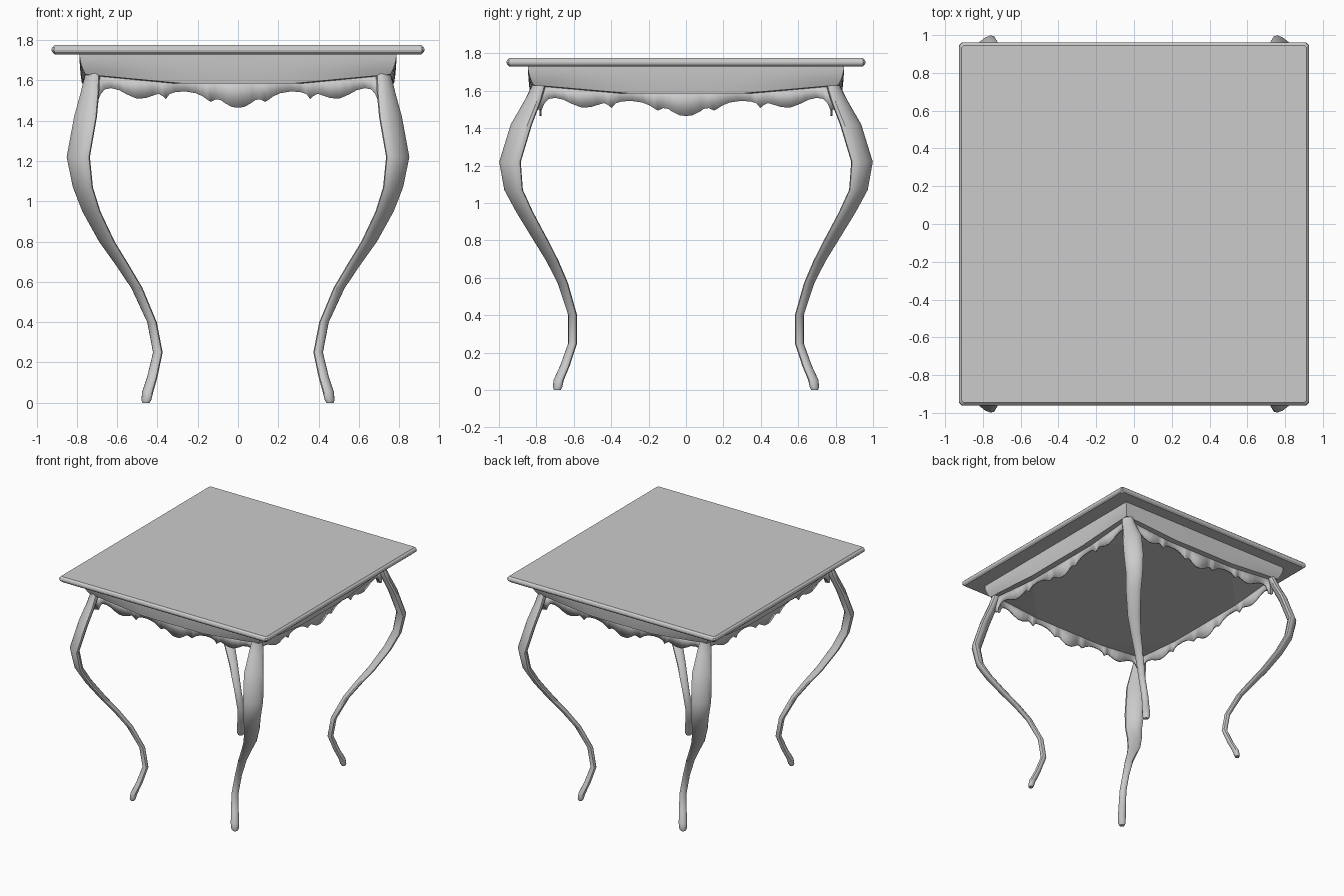
import bpy, math
from mathutils import Vector

if "Cube" in bpy.data.objects:
    bpy.data.objects.remove(bpy.data.objects["Cube"])


def make(name, verts, faces, mirror=(False, False), thickness=0.0, offset=-1.0, angle=35):
    me = bpy.data.meshes.new(name)
    me.from_pydata(verts, [], faces)
    ob = bpy.data.objects.new(name, me)
    bpy.context.collection.objects.link(ob)
    bpy.ops.object.select_all(action='DESELECT')
    ob.select_set(True)
    bpy.context.view_layer.objects.active = ob
    bpy.ops.object.shade_smooth_by_angle(angle=math.radians(angle))
    if thickness:
        m = ob.modifiers.new("Thickness", 'SOLIDIFY')
        m.thickness, m.offset = thickness, offset
    if any(mirror):
        m = ob.modifiers.new("Mirror", 'MIRROR')
        m.use_axis = (mirror[0], mirror[1], False)
        m.use_mirror_merge = False
    return ob


def loft(rings, caps=True):
    """Join equal-sized closed rings with quads."""
    n = len(rings[0])
    verts = [v for r in rings for v in r]
    faces = [(k * n + i, k * n + (i + 1) % n, (k + 1) * n + (i + 1) % n, (k + 1) * n + i)
             for k in range(len(rings) - 1) for i in range(n)]
    if caps:
        faces += [tuple(reversed(range(n))), tuple(range(len(verts) - n, len(verts)))]
    return verts, faces


# Tabletop: slab with an eased edge
def slab_ring(inset, z):
    x, y, c = 0.926 - inset, 0.96 - inset, 0.012
    return [(x - c, -y, z), (x, -y + c, z), (x, y - c, z), (x - c, y, z),
            (-x + c, y, z), (-x, y - c, z), (-x, -y + c, z), (-x + c, -y, z)]


make("tabletop", *loft([slab_ring(i, z) for i, z in (
    (0.016, 1.73), (0.003, 1.741), (0, 1.752), (0.003, 1.764), (0.014, 1.775))]), angle=25)

# Apron: flared ring whose lower edge dips in the middle of each side
W, D = 0.787, 0.845
ts = [-1, -0.84, -0.68, -0.52, -0.36, -0.18, 0, 0.18, 0.36, 0.52, 0.68, 0.84]
rows = []
for v in (0.0, 0.25, 0.5, 0.75, 1.0):
    row = []
    for side in range(4):
        for t in ts:
            rise = max(0, (abs(t) - 0.36) / 0.64)
            z = 1.733 - v * (0.148 - 0.045 * rise)
            corner_inset = 0.03 * v * v
            inset = corner_inset * (0.4 + 0.6 * t * t)
            half, depth = (W, D) if side % 2 == 0 else (D, W)
            p = (t * (half - corner_inset), -(depth - inset))
            for _ in range(side):
                p = (-p[1], p[0])
            row.append((p[0], p[1], z))
    rows.append(row)
make("apron", *loft(rows[::-1], caps=False))

# Underside panel: closes the apron along its lower edge, corners turned up
n = len(ts)
edge = rows[-1]
faces = [tuple(i for s in range(4) for i in range(s * n + 4, s * n + 9))[::-1]]
for s in range(4):
    faces.append(tuple((s * n + i) % (4 * n) for i in range(-4, 5))[::-1])
make("underside_panel", edge, faces, angle=5)

# Scalloped skirts: half outline (position, lower edge), mirrored along its length
SCALLOP = [(0, 1.465), (0.03, 1.468), (0.055, 1.482), (0.072, 1.492), (0.085, 1.503),
           (0.11, 1.507), (0.135, 1.494), (0.15, 1.503), (0.175, 1.521), (0.21, 1.537),
           (0.26, 1.545), (0.31, 1.543), (0.34, 1.532), (0.358, 1.508), (0.375, 1.523),
           (0.395, 1.534), (0.42, 1.526), (0.46, 1.512), (0.505, 1.511), (0.55, 1.53),
           (0.59, 1.552), (0.63, 1.562), (0.66, 1.556), (0.68, 1.535), (0.695, 1.50),
           (0.715, 1.50)]
outline = [(-s, z) for s, z in reversed(SCALLOP[1:])] + SCALLOP


def skirt(name, place, stretch, mirror):
    verts = []
    for s, z in outline:
        verts += [place(s * stretch, 1.625), place(s * stretch, z)]
    faces = [(2 * i, 2 * i + 1, 2 * i + 3, 2 * i + 2) for i in range(len(outline) - 1)]
    make(name, verts, faces, mirror, 0.012, 0.0)


skirt("front_back_skirt", lambda s, z: (s, -0.778, z), 1.0, (False, True))
skirt("side_skirt", lambda s, z: (0.72, s, z), 1.11, (True, False))

# Cabriole legs: (z, x, y, half extent, tangential stretch)
PATH = [(0.005, 0.457, 0.688, 0.018, 1.1), (0.014, 0.455, 0.687, 0.025, 1.1),
        (0.055, 0.448, 0.68, 0.028, 1.1), (0.13, 0.425, 0.647, 0.026, 1.1),
        (0.25, 0.398, 0.606, 0.024, 1.1), (0.40, 0.427, 0.606, 0.024, 1.1),
        (0.57, 0.502, 0.658, 0.028, 1.15), (0.69, 0.578, 0.714, 0.033, 1.2),
        (0.80, 0.651, 0.776, 0.039, 1.25), (0.95, 0.728, 0.862, 0.045, 1.27),
        (1.07, 0.770, 0.922, 0.050, 1.28), (1.22, 0.793, 0.941, 0.058, 1.29),
        (1.42, 0.757, 0.880, 0.057, 1.28), (1.54, 0.735, 0.822, 0.046, 1.22),
        (1.63, 0.722, 0.786, 0.037, 1.15), (1.665, 0.722, 0.784, 0.032, 1.1)]
out, tan = Vector((1, 1, 0)).normalized(), Vector((-1, 1, 0)).normalized()
rings = []
for z, x, y, e, k in PATH:
    a, b = e * k, e * math.sqrt(2 - k * k)
    rings.append([Vector((x, y, z - 0.005 * (z < 0.01))) + out * b * math.cos(i * math.tau / 12)
                  + tan * a * math.sin(i * math.tau / 12) for i in range(12)])
make("leg", *loft(rings), mirror=(True, True))
